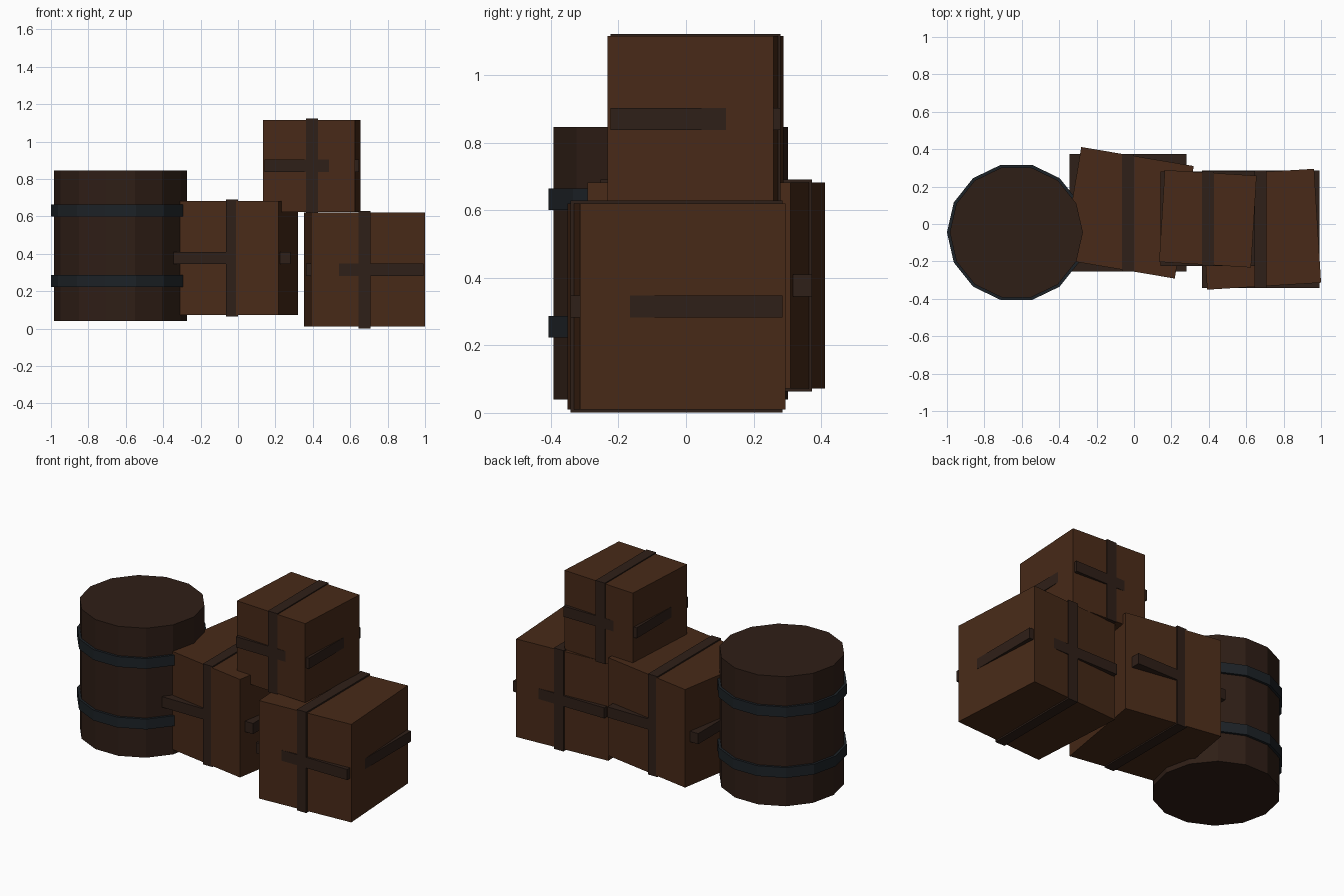
import bpy
from math import radians, pi

if "Cube" in bpy.data.objects:
    bpy.data.objects.remove(bpy.data.objects["Cube"])


def material(name, rgb):
    m = bpy.data.materials.new(name)
    m.diffuse_color = (*rgb, 1)
    m.use_nodes = True
    m.node_tree.nodes["Principled BSDF"].inputs["Base Color"].default_value = m.diffuse_color
    return m


WOOD = material("crate_wood", (0.065, 0.023, 0.009))
STRAP = material("strap_wood", (0.028, 0.014, 0.009))
STAVE = material("barrel_wood", (0.028, 0.013, 0.008))
IRON = material("iron", (0.012, 0.016, 0.020))


def box(name, loc, size, mat, turn=0.0):
    bpy.ops.mesh.primitive_cube_add(size=1, location=loc, rotation=(0, 0, radians(turn)))
    ob = bpy.context.object
    ob.name = name
    ob.scale = size
    ob.data.materials.append(mat)


def drum(name, loc, radius, height, mat):
    # 14 flat sides with a corner pointing along x
    bpy.ops.mesh.primitive_cylinder_add(vertices=14, radius=radius, depth=height,
                                        location=loc, rotation=(0, 0, pi / 2))
    ob = bpy.context.object
    ob.name = name
    ob.data.materials.append(mat)


def crate(name, loc, side, strap, turn):
    # The crate is turned a little, its two wrap-around straps stay square
    box(name, loc, (side, side, side), WOOD, turn)
    box(name + "_upright_strap", loc, (0.065, strap, strap), STRAP)
    box(name + "_level_strap", loc, (strap, strap, 0.066), STRAP)


# Crates
crate("middle_crate", (-0.032, 0.06, 0.377), 0.61, 0.626, -9.6)
crate("right_crate", (0.677, -0.028, 0.315), 0.61, 0.628, 3.5)
crate("top_crate", (0.395, 0.028, 0.870), 0.492, 0.504, -3.5)

# Barrel with two iron hoops
BX, BY = -0.629, -0.045
drum("barrel", (BX, BY, 0.443), 0.356, 0.806, STAVE)
for label, z in (("lower", 0.255), ("upper", 0.632)):
    drum(label + "_hoop", (BX, BY, z), 0.371, 0.064, IRON)
